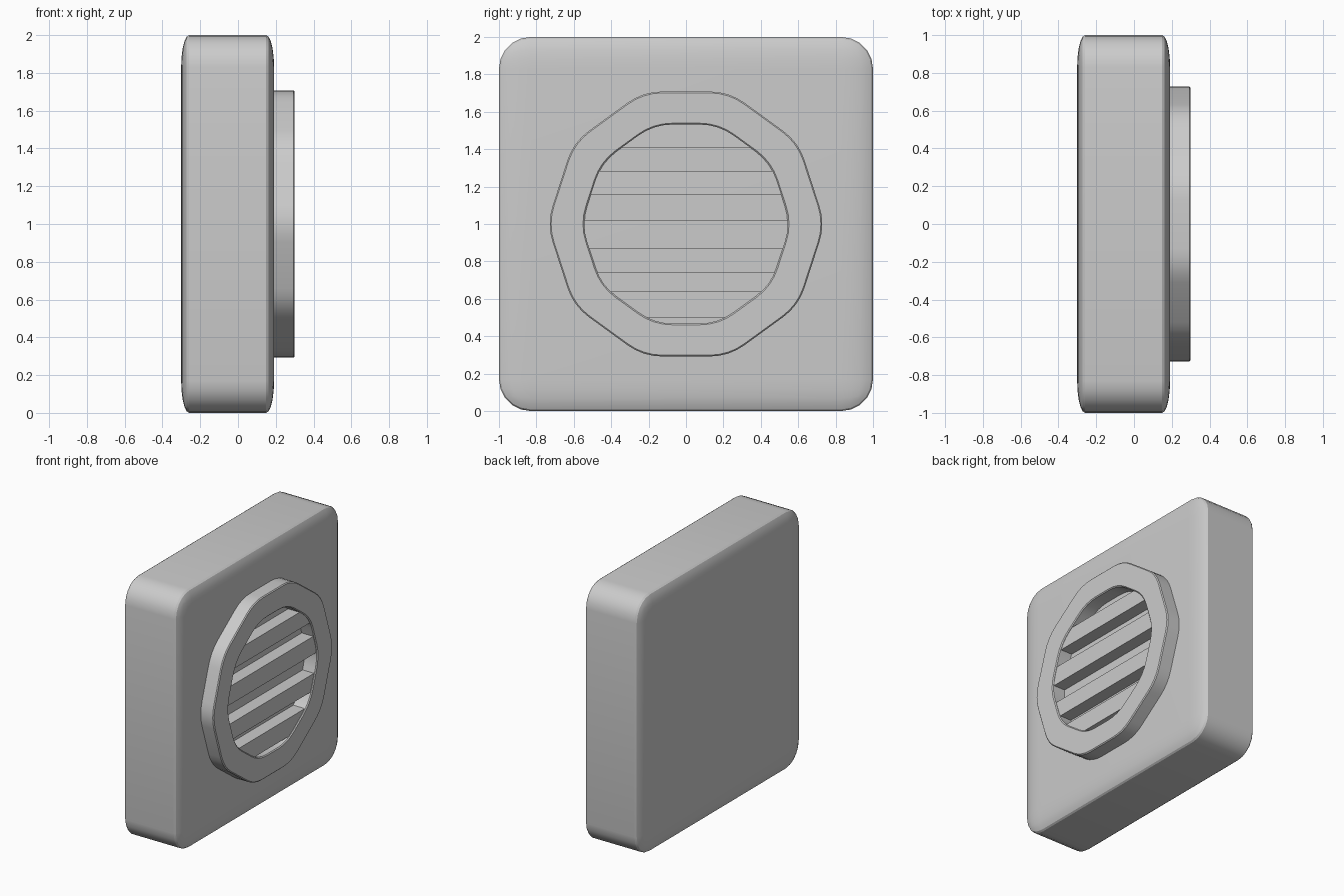
import bpy, bmesh
from math import cos, sin, tan, pi

if "Cube" in bpy.data.objects:
    bpy.data.objects.remove(bpy.data.objects["Cube"])

CENTRE_Z = 1.0


def finish(bm, name, smooth=True):
    bmesh.ops.recalc_face_normals(bm, faces=bm.faces)
    mesh = bpy.data.meshes.new(name)
    bm.to_mesh(mesh)
    bm.free()
    obj = bpy.data.objects.new(name, mesh)
    bpy.context.collection.objects.link(obj)
    if smooth:
        bpy.ops.object.select_all(action='DESELECT')
        obj.select_set(True)
        bpy.context.view_layer.objects.active = obj
        bpy.ops.object.shade_smooth_by_angle(angle=pi / 6)
    return obj


def box(bm, lo, hi):
    verts = bmesh.ops.create_cube(bm, size=1)["verts"]
    for v in verts:
        for i in range(3):
            v.co[i] = (lo[i] + hi[i]) / 2 + v.co[i] * (hi[i] - lo[i])


def rounded_decagon(apothem, corner_radius=0.31, steps=4):
    """Ten flat sides, flat on top, joined by short corner arcs."""
    reach = (apothem - corner_radius) / cos(pi / 10)
    pts = []
    for k in range(10):
        a = k * pi / 5
        for s in range(steps + 1):
            b = a + (s / steps - 0.5) * pi / 5
            pts.append((reach * cos(a) + corner_radius * cos(b),
                        reach * sin(a) + corner_radius * sin(b)))
    return pts


# Body: rounded cube squashed along x
bm = bmesh.new()
box(bm, (-1, -1, -1), (1, 1, 1))
bmesh.ops.bevel(bm, geom=bm.edges[:], offset=0.17, segments=5,
                profile=0.5, affect='EDGES')
for v in bm.verts:
    v.co = (v.co.x * 0.246 - 0.055, v.co.y, v.co.z + CENTRE_Z)
finish(bm, "body")

# Ring: rectangular section with tiny bevels lofted around a decagon
OUTER, INNER, EDGE = 0.708, 0.532, 0.007
section = [(OUTER, 0.15), (OUTER, 0.30 - EDGE), (OUTER - EDGE, 0.30),
           (INNER + EDGE, 0.30), (INNER, 0.30 - EDGE), (INNER, 0.15)]
bm = bmesh.new()
loops = [[bm.verts.new((x, y, z + CENTRE_Z)) for y, z in rounded_decagon(r)]
         for r, x in section]
for a, b in zip(loops, loops[1:] + loops[:1]):
    n = len(a)
    for i in range(n):
        j = (i + 1) % n
        bm.faces.new((a[i], a[j], b[j], b[i]))
finish(bm, "speaker_ring")

# Grille slats: (bottom, top, half width), ends sunk into the ring
slats = [(1.28, 1.41, 0.50), (1.02, 1.16, 0.60),
         (0.74, 0.87, 0.59), (0.50, 0.64, 0.45)]
for i, (z0, z1, w) in enumerate(slats):
    bm = bmesh.new()
    box(bm, (0.15, -w, z0), (0.29, w, z1))
    finish(bm, f"grille_slat_{i + 1}", smooth=False)
